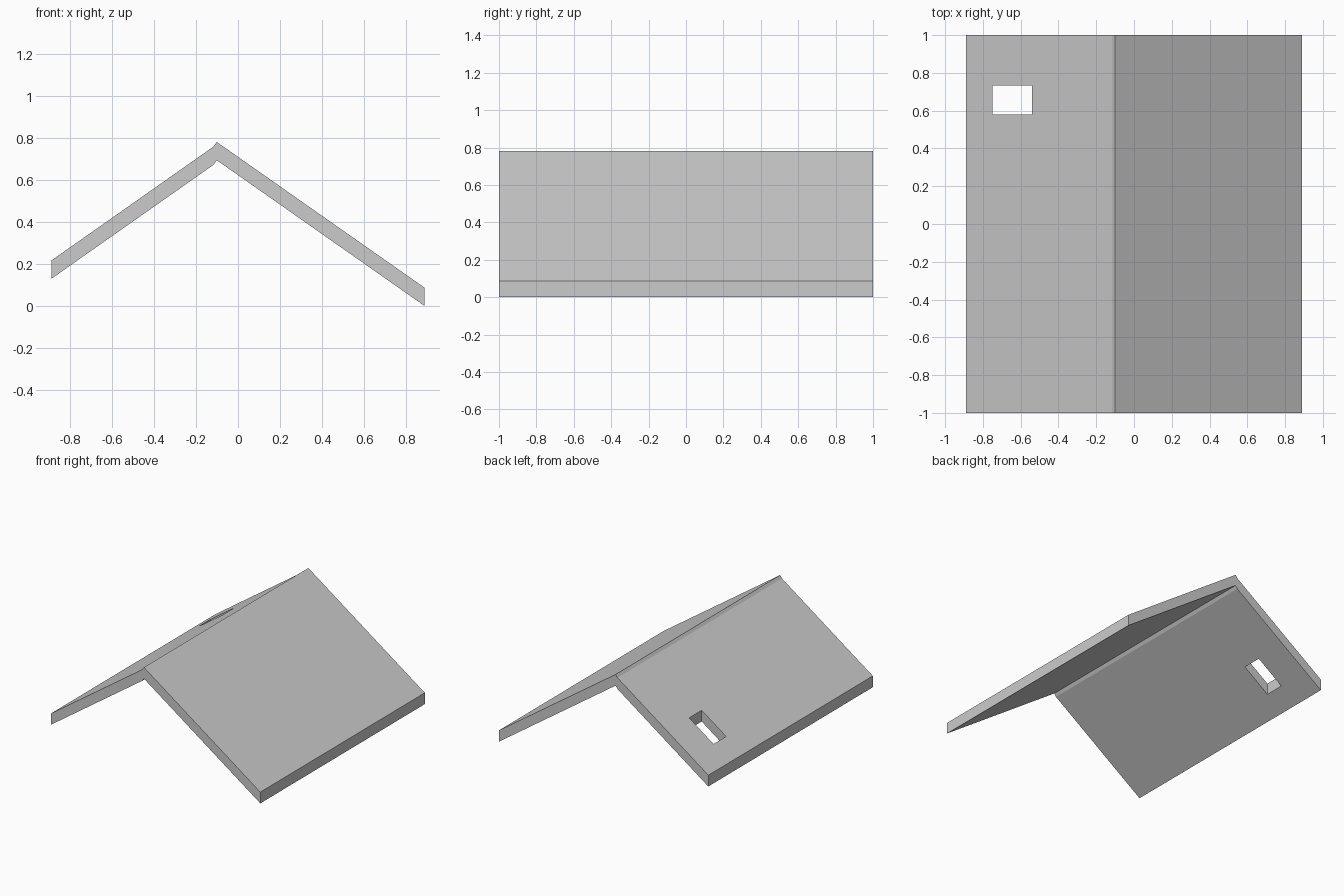
import bpy, bmesh

if "Cube" in bpy.data.objects:
    bpy.data.objects.remove(bpy.data.objects["Cube"])

def prism(name, profile, y0, y1):
    """Extrude an x/z profile along y."""
    bm = bmesh.new()
    face = bm.faces.new([bm.verts.new((x, y0, z)) for x, z in profile])
    out = bmesh.ops.extrude_face_region(bm, geom=[face])
    moved = [v for v in out["geom"] if isinstance(v, bmesh.types.BMVert)]
    bmesh.ops.translate(bm, verts=moved, vec=(0, y1 - y0, 0))
    bmesh.ops.recalc_face_normals(bm, faces=bm.faces)
    mesh = bpy.data.meshes.new(name)
    bm.to_mesh(mesh)
    bm.free()
    obj = bpy.data.objects.new(name, mesh)
    bpy.context.collection.objects.link(obj)
    return obj

# Gable roof: top line with a small ridge lip, and the underside a fixed drop below
thickness = 0.087
top = [(-0.89, 0.217), (-0.117, 0.76), (-0.101, 0.782), (0.89, 0.087)]
under = [(x, z - thickness) for x, z in reversed(top)]
roof = prism("roof", top + under, -1.0, 1.0)

# Vertical chimney opening through the left slope
cutter = prism("chimney_cutter", [(-0.748, -0.2), (-0.54, -0.2), (-0.54, 1.2), (-0.748, 1.2)], 0.58, 0.733)
cut = roof.modifiers.new("chimney_opening", 'BOOLEAN')
cut.operation = 'DIFFERENCE'
cut.solver = 'EXACT'
cut.object = cutter

# Apply the cut and remove the helper
bpy.context.view_layer.objects.active = roof
bpy.ops.object.modifier_apply(modifier=cut.name)
bpy.data.objects.remove(cutter)
